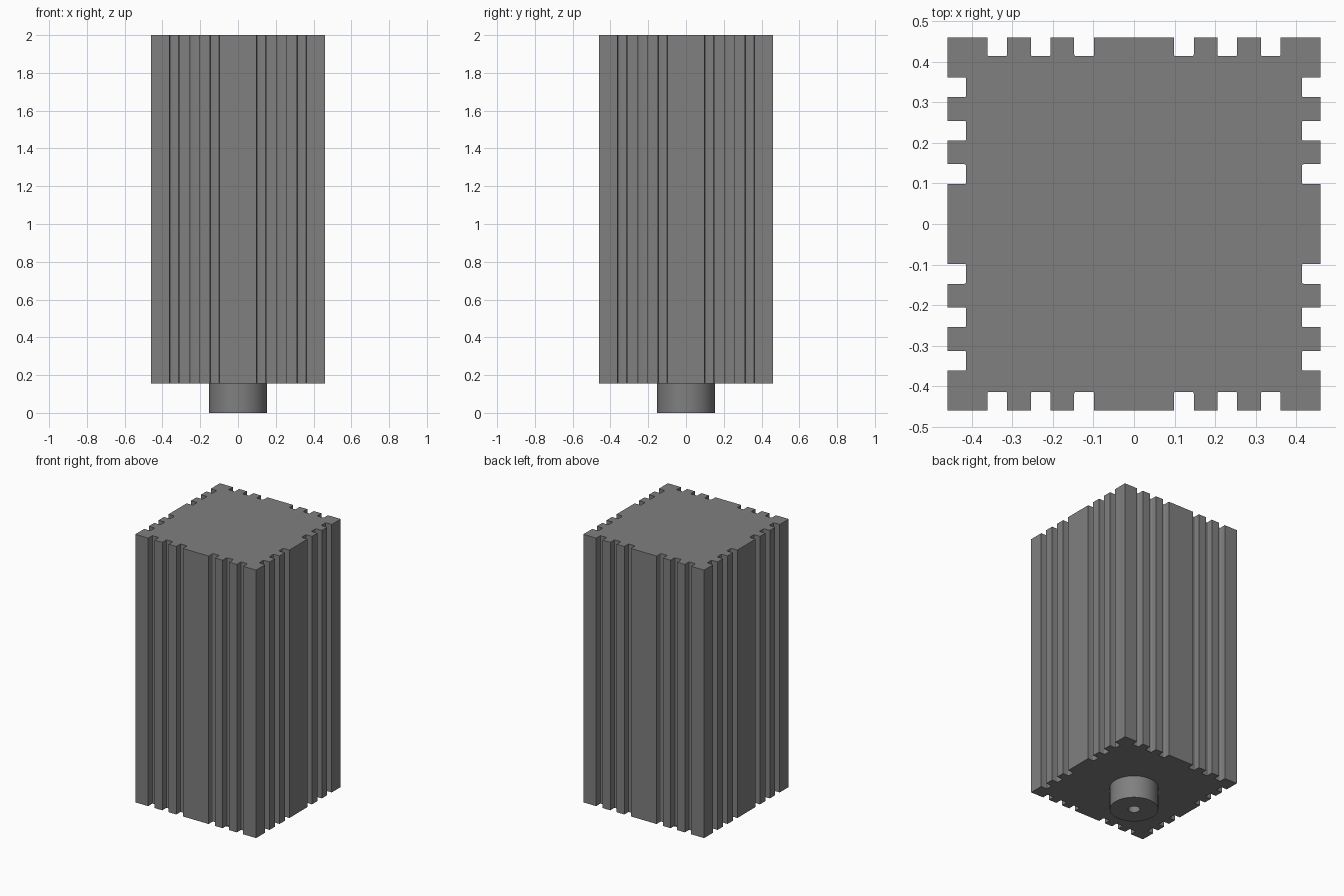
import bpy, bmesh
from math import sin, cos, pi

if "Cube" in bpy.data.objects:
    bpy.data.objects.remove(bpy.data.objects["Cube"])

HALF, FLOOR = 0.46, 0.414        # outer face and groove floor distance from the axis
BASE, TOP = 0.156, 2.0
GROOVES = [0.123, 0.23, 0.3375]  # groove centres on one half of a side
W, R = 0.0245, 0.005             # groove half width, floor fillet radius

dark = bpy.data.materials.new("dark_grey")
dark.diffuse_color = (0.215, 0.215, 0.215, 1)
dark.use_nodes = True
dark.node_tree.nodes["Principled BSDF"].inputs["Base Color"].default_value = dark.diffuse_color


def finish(name, bm):
    bmesh.ops.recalc_face_normals(bm, faces=bm.faces)
    mesh = bpy.data.meshes.new(name)
    bm.to_mesh(mesh)
    bm.free()
    mesh.materials.append(dark)
    obj = bpy.data.objects.new(name, mesh)
    bpy.context.collection.objects.link(obj)
    bpy.ops.object.select_all(action='DESELECT')
    obj.select_set(True)
    bpy.context.view_layer.objects.active = obj
    bpy.ops.object.shade_smooth_by_angle(angle=0.6)
    return obj


def groove(c):
    # one groove as (along, outward) points with filleted floor corners
    arc = [(R - R * cos(a), R - R * sin(a)) for a in (0, pi / 6, pi / 3, pi / 2)]
    left = [(c - W + u, FLOOR + v) for u, v in arc]
    right = [(c + W - u, FLOOR + v) for u, v in reversed(arc)]
    return [(c - W, HALF)] + left + right + [(c + W, HALF)]


# Grooved body: one side profile repeated around four sides, then extruded
side = [(-HALF, HALF)]
for c in sorted(GROOVES + [-g for g in GROOVES]):
    side += groove(c)
outline = []
for k in range(4):
    ca, sa = round(cos(k * pi / 2)), round(sin(k * pi / 2))
    # front side runs along +x and faces -y
    outline += [(t * ca + d * sa, t * sa - d * ca) for t, d in side]
bm = bmesh.new()
face = bm.faces.new([bm.verts.new((x, y, BASE)) for x, y in outline])
ext = bmesh.ops.extrude_face_region(bm, geom=[face], use_keep_orig=True)
bmesh.ops.translate(bm, vec=(0, 0, TOP - BASE),
                    verts=[v for v in ext['geom'] if isinstance(v, bmesh.types.BMVert)])
finish("grooved_body", bm)

# Round mounting boss with a screw hole
N = 64
bm = bmesh.new()
rings = [[bm.verts.new((r * cos(2 * pi * i / N), r * sin(2 * pi * i / N), z)) for i in range(N)]
         for r, z in ((0.038, BASE), (0.038, 0), (0.153, 0), (0.153, BASE))]
for a, b in zip(rings, rings[1:]):
    for i in range(N):
        j = (i + 1) % N
        bm.faces.new((a[i], a[j], b[j], b[i]))
boss = finish("mounting_boss", bm)
# open tube profile: make sure the underside faces down
under = next(p for p in boss.data.polygons if abs(p.normal.z) > 0.9)
if under.normal.z > 0:
    boss.data.flip_normals()
